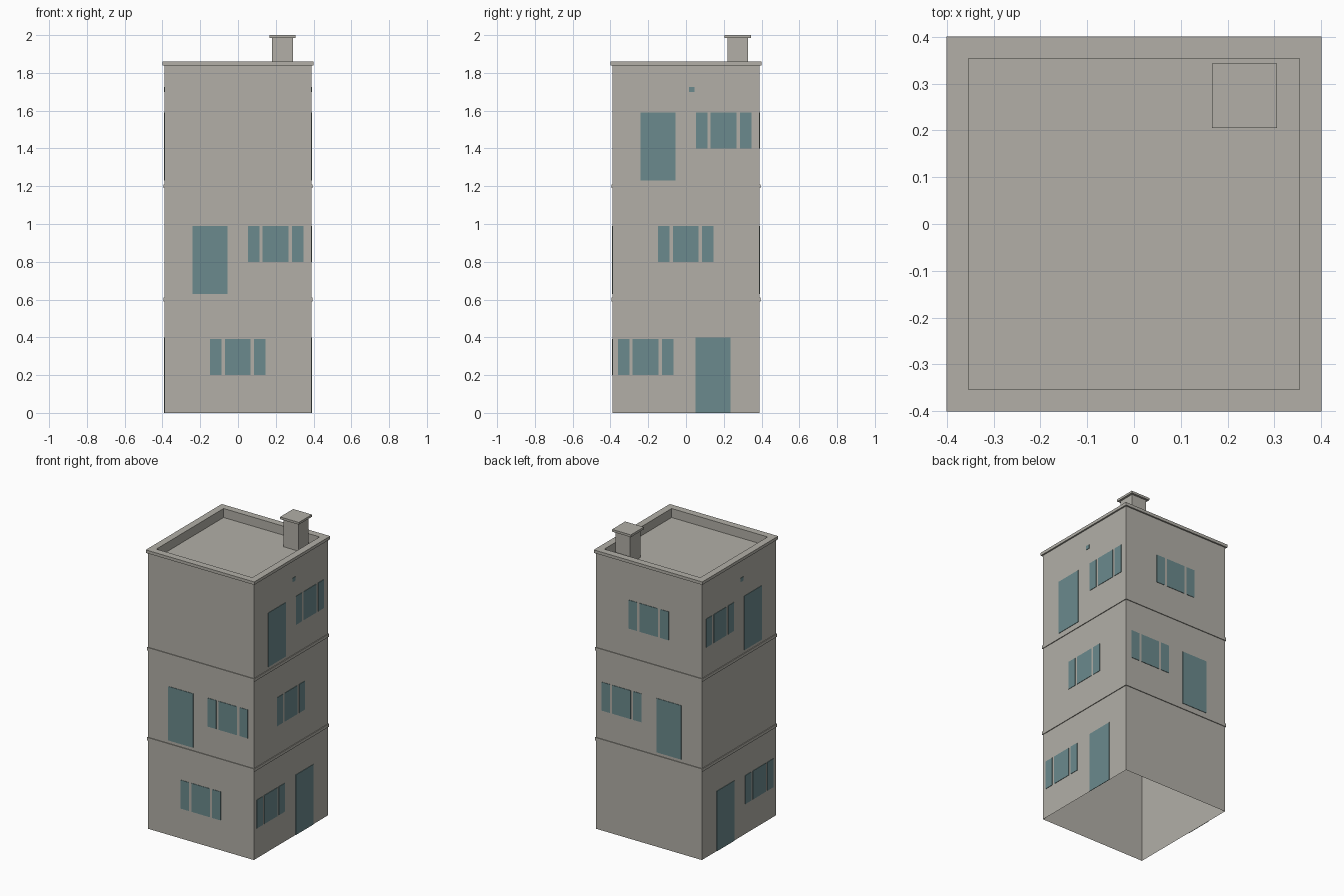
import bpy
import bmesh
from math import pi
from mathutils import Matrix, Vector

if "Cube" in bpy.data.objects:
    bpy.data.objects.remove(bpy.data.objects["Cube"], do_unlink=True)

HALF = 0.39        # half width of the walls
STOREY = 0.6
PLATE = 0.003      # thickness of panes and doors


def make_material(name, rgb):
    mat = bpy.data.materials.new(name)
    mat.use_nodes = True
    color = (*rgb, 1.0)
    mat.diffuse_color = color
    mat.node_tree.nodes["Principled BSDF"].inputs["Base Color"].default_value = color
    return mat


STONE = make_material("warm grey stone", (0.445, 0.43, 0.386))
GLASS = make_material("teal glass", (0.147, 0.254, 0.266))


def finish(name, bm, mat):
    mesh = bpy.data.meshes.new(name)
    bm.to_mesh(mesh)
    bm.free()
    mesh.materials.append(mat)
    obj = bpy.data.objects.new(name, mesh)
    bpy.context.collection.objects.link(obj)
    return obj


def square_loft(name, profile, center=(0, 0), cap=False):
    """Sweep a (half width, height) profile around a square."""
    bm = bmesh.new()
    cx, cy = center
    rings = [[bm.verts.new((cx + sx * r, cy + sy * r, z))
              for sx, sy in ((-1, -1), (1, -1), (1, 1), (-1, 1))]
             for r, z in profile]
    for low, high in zip(rings, rings[1:]):
        for i in range(4):
            j = (i + 1) % 4
            bm.faces.new((low[i], low[j], high[j], high[i]))
    if cap:
        bm.faces.new(rings[-1])
    return finish(name, bm, STONE)


def plate(name, side, u0, u1, z0, z1):
    """Thin panel on one wall; u runs to the right as seen from outside."""
    bm = bmesh.new()
    bmesh.ops.create_cube(bm, size=1)
    bmesh.ops.scale(bm, vec=(u1 - u0, PLATE, z1 - z0), verts=bm.verts)
    bmesh.ops.translate(bm, verts=bm.verts,
                        vec=((u0 + u1) / 2, -HALF - PLATE / 2, (z0 + z1) / 2))
    # the face against the wall is not needed
    back = [f for f in bm.faces if f.normal.dot(Vector((0, 1, 0))) > 0.9]
    bmesh.ops.delete(bm, geom=back, context="FACES")
    turns = ("front", "right", "back", "left").index(side)
    bm.transform(Matrix.Rotation(turns * pi / 2, 4, "Z"))
    finish(f"{side}_{name}", bm, GLASS)


def window(side, storey, u):
    """Wide middle pane with a narrow pane on each side."""
    z = storey * STOREY
    for part, a, b in (("left_pane", -0.148, -0.087),
                       ("middle_pane", -0.069, 0.067),
                       ("right_pane", 0.085, 0.146)):
        plate(f"window_{part}_{storey}", side, u + a, u + b, z + 0.2, z + 0.39)


def door(side, storey, u):
    z = storey * STOREY
    low, high = (0, 0.4) if storey == 0 else (0.03, 0.39)
    plate(f"door_{storey}", side, u - 0.092, u + 0.092, z + low, z + high)


# Walls, open underneath
square_loft("walls", [(HALF, 0), (HALF, 1.84)])

# Moulding between storeys
for level in (1, 2):
    z = level * STOREY
    square_loft(f"storey_band_{level}", [(HALF, z - 0.01), (0.395, z - 0.01),
                                         (0.395, z + 0.01), (HALF, z + 0.01)])

# Parapet with the sunken flat roof
square_loft("parapet_and_roof", [(HALF, 1.84), (0.4, 1.84), (0.4, 1.86),
                                 (0.354, 1.86), (0.354, 1.8)], cap=True)

# Chimney and its cap
stack = (0.236, 0.274)
square_loft("chimney", [(0.055, 1.8), (0.055, 1.985)], stack)
square_loft("chimney_cap", [(0.055, 1.985), (0.069, 1.985), (0.069, 2.0)],
            stack, cap=True)

# Windows
window("front", 0, 0)
window("front", 1, 0.2)
window("right", 0, -0.213)
window("right", 1, 0)
window("right", 2, 0.2)
window("back", 1, -0.2)
window("back", 2, 0)
window("left", 0, 0.213)
window("left", 2, -0.2)

# Doors
for side, storey, u in (("front", 1, -0.148), ("right", 0, 0.143),
                        ("right", 2, -0.148), ("back", 1, 0.148),
                        ("left", 0, -0.143), ("left", 2, 0.148)):
    door(side, storey, u)

# Small vents under the parapet
for side in ("right", "left"):
    plate("vent", side, 0.015, 0.045, 1.698, 1.724)
